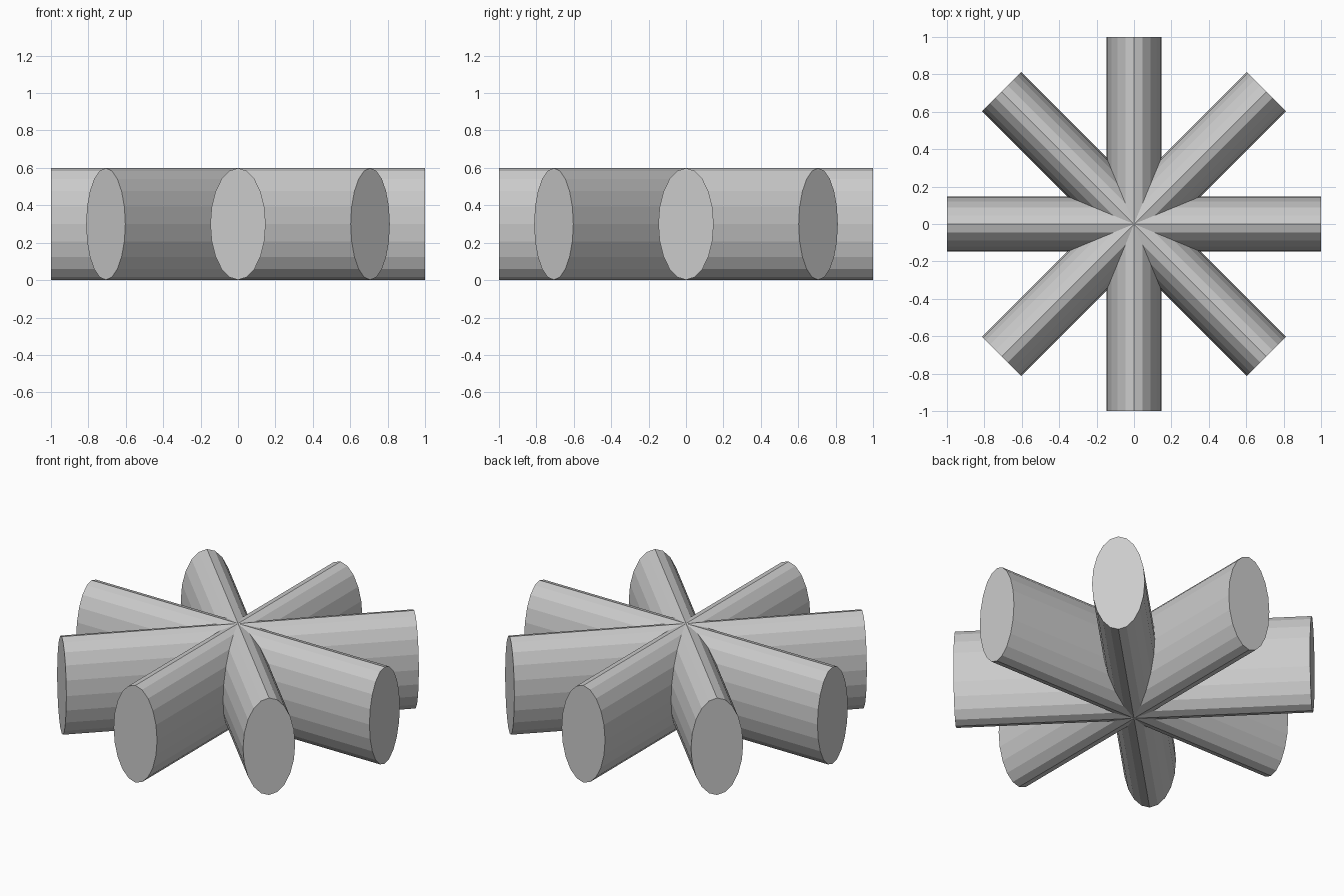
import bpy, math

if "Cube" in bpy.data.objects:
    bpy.data.objects.remove(bpy.data.objects["Cube"])

LENGTH, HALF_WIDTH, HALF_HEIGHT, SIDES = 2.0, 0.148, 0.299, 20


def elliptical_bar(name, angle):
    """Horizontal flat-shaded bar through the centre, turned about z."""
    bpy.ops.mesh.primitive_cylinder_add(
        vertices=SIDES, radius=1, depth=LENGTH,
        location=(0, 0, 0.3), rotation=(math.pi / 2, 0, angle))
    bar = bpy.context.object
    bar.name = name
    bar.scale = (HALF_WIDTH, HALF_HEIGHT, 1)
    return bar


# Four crossing bars form the eight-armed star
for i in range(4):
    elliptical_bar(f"star_bar_{i + 1}", i * math.pi / 4)
